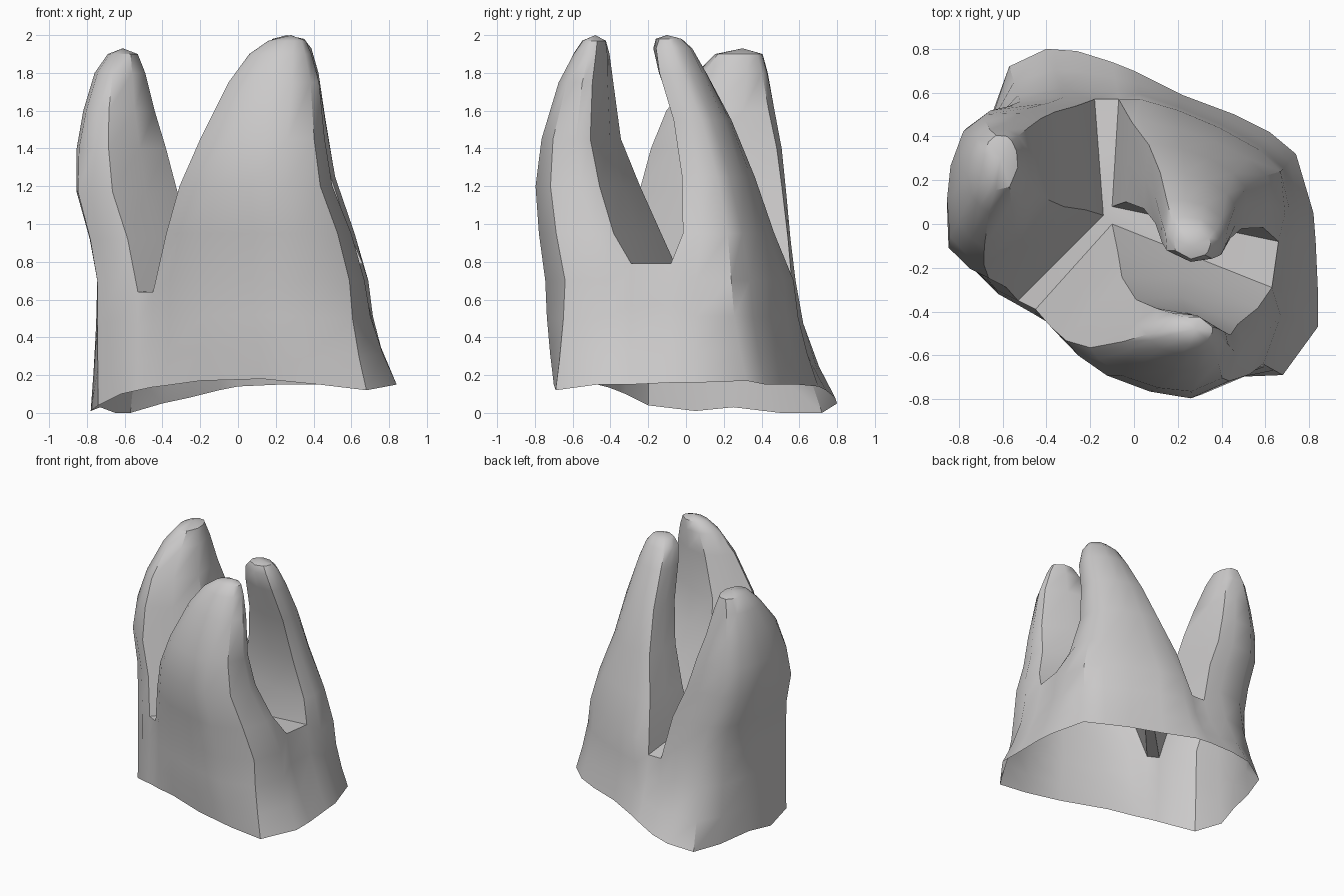
import bpy, bmesh, math
from mathutils import Vector

cube = bpy.data.objects.get("Cube")
if cube:
    bpy.data.objects.remove(cube, do_unlink=True)

# Open bottom rim, counter-clockwise from the start of the front prong
RIM = [(-.46, -.41, .135), (-.38, -.45, .145), (-.2, -.53, .17), (.13, -.67, .18),
       (.43, -.7, .15), (.68, -.69, .12), (.84, -.47, .15), (.84, -.3, .15),
       (.83, -.08, .16), (.82, .05, .16), (.74, .32, .17), (.62, .42, .15),
       (.46, .5, .15), (.22, .59, .15), (0, .7, .14), (-.1, .74, .12),
       (-.26, .79, .08), (-.4, .8, .05), (-.57, .72, 0), (-.65, .5, 0),
       (-.73, .25, .03), (-.78, .05, .01), (-.74, -.2, .04), (-.62, -.32, .1),
       (-.53, -.37, .12)]

# Matching outline where the trunk splits into prongs
SPLIT = [(-.45, -.39), (-.36, -.48), (-.18, -.59), (.08, -.69), (.34, -.745),
         (.59, -.64), (.67, -.42), (.63, -.29), (.66, -.08), (.69, .05),
         (.67, .24), (.57, .34), (.39, .44), (.2, .52), (.03, .57),
         (-.07, .57), (-.18, .57), (-.32, .58), (-.52, .56), (-.65, .46),
         (-.72, .25), (-.745, .05), (-.745, -.19), (-.63, -.3), (-.53, -.35)]
GAP_HEIGHTS = {24: .64, 0: .64, 7: .79, 8: .79, 15: .58, 16: .58}

# Prong sections: height, then x and y extents
FRONT = [(.95, -.38, .6, -.78, -.13), (1.2, -.31, .5, -.8, -.24),
         (1.45, -.2, .46, -.77, -.34), (1.75, -.05, .43, -.68, -.38),
         (1.9, .06, .39, -.6, -.4), (1.97, .16, .36, -.55, -.42)]
BACK = [(.95, -.04, .62, -.02, .47), (1.25, .04, .52, -.03, .37),
        (1.55, .09, .47, -.08, .25), (1.8, .12, .43, -.16, .12),
        (1.93, .14, .39, -.18, .04), (1.98, .18, .35, -.16, -.02)]
SIDE = [(.92, -.785, -.22, -.29, .555), (1.17, -.855, -.32, -.25, .535),
        (1.4, -.855, -.38, -.19, .515), (1.6, -.82, -.44, -.11, .48),
        (1.8, -.76, -.49, .05, .44), (1.9, -.69, -.53, .15, .41)]

# Each prong: first and last outline index, inner corner, sections, tip
PRONGS = [(0, 7, (-.1, 0, .66), FRONT, (.28, -.48, 2)),
          (8, 15, (-.1, .08, .66), BACK, (.26, -.1, 2)),
          (16, 24, (-.14, .04, .66), SIDE, (-.61, .3, 1.93))]

bm = bmesh.new()


def bridge(low, high):
    for i in range(len(low)):
        j = (i + 1) % len(low)
        bm.faces.new((low[i], low[j], high[j], high[i]))


# Trunk: flared wall from rim to split
split = [Vector((x, y, GAP_HEIGHTS.get(i, .7))) for i, (x, y) in enumerate(SPLIT)]
rings = []
for t in (0, .3, .65, 1):
    ring = []
    for a, b in zip(RIM, split):
        p = Vector(a).lerp(b, 1 - (1 - t) ** 1.6)
        p.z = a[2] + (b.z - a[2]) * t
        ring.append(bm.verts.new(p))
    rings.append(ring)
for low, high in zip(rings, rings[1:]):
    bridge(low, high)


def prong(start, end, corner, levels, tip):
    """Loft one prong from its share of the trunk, rounding it towards the tip."""
    outer = rings[-1][start:end + 1]
    inner = [bm.verts.new(p) for p in (split[end].lerp(Vector(corner), .5), corner,
                                       split[start].lerp(Vector(corner), .5))]
    low = outer + inner
    xs = [v.co.x for v in low]
    ys = [v.co.y for v in low]
    unit = [((v.co.x - min(xs)) / (max(xs) - min(xs)) * 2 - 1,
             (v.co.y - min(ys)) / (max(ys) - min(ys)) * 2 - 1) for v in low]
    for k, (z, x0, x1, y0, y1) in enumerate(levels):
        blend = ((k + 1) / len(levels)) ** 1.6
        high = []
        for u, v in unit:
            r = math.hypot(u, v) or 1
            u += (u / r - u) * blend
            v += (v / r - v) * blend
            high.append(bm.verts.new(((x0 + x1 + u * (x1 - x0)) / 2,
                                      (y0 + y1 + v * (y1 - y0)) / 2, z)))
        bridge(low, high)
        low = high
    top = bm.verts.new(tip)
    for i, v in enumerate(low):
        bm.faces.new((v, low[(i + 1) % len(low)], top))
    return outer, inner


# Prongs, then the narrow valley floors between them
parts = [prong(*p) for p in PRONGS]
for i, (outer, inner) in enumerate(parts):
    next_outer, next_inner = parts[(i + 1) % len(parts)]
    bm.faces.new((outer[-1], next_outer[0], next_inner[2], inner[0]))
    bm.faces.new((inner[0], next_inner[2], next_inner[1], inner[1]))
bm.faces.new([inner[1] for outer, inner in parts])

mesh = bpy.data.meshes.new("three_pronged_shell")
bm.to_mesh(mesh)
bm.free()
shell = bpy.data.objects.new("three_pronged_shell", mesh)
bpy.context.collection.objects.link(shell)

# Plain pale grey
grey = bpy.data.materials.new("pale_grey")
grey.use_nodes = True
colour = (.6, .59, .59, 1)
grey.diffuse_color = colour
grey.node_tree.nodes["Principled BSDF"].inputs["Base Color"].default_value = colour
mesh.materials.append(grey)

bpy.ops.object.select_all(action="DESELECT")
shell.select_set(True)
bpy.context.view_layer.objects.active = shell
bpy.ops.object.shade_smooth_by_angle(angle=math.radians(38))
